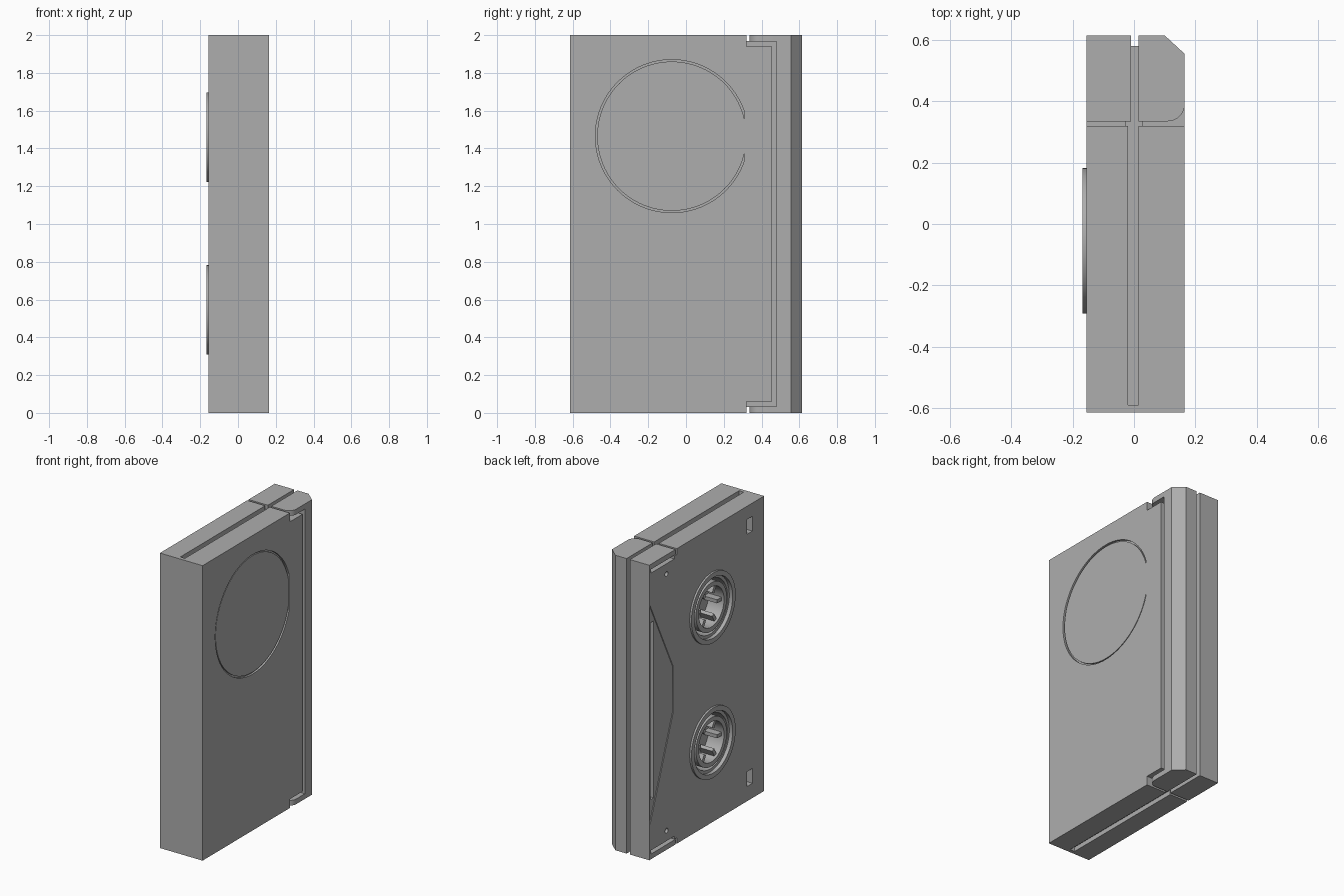
import bpy, bmesh, math
from mathutils import Vector

if "Cube" in bpy.data.objects:
    bpy.data.objects.remove(bpy.data.objects["Cube"])

grey = bpy.data.materials.new("mid_grey")
grey.diffuse_color = (0.42, 0.42, 0.42, 1)
grey.use_nodes = True
grey.node_tree.nodes["Principled BSDF"].inputs["Base Color"].default_value = grey.diffuse_color


def prism(name, pts, direction):
    """Closed solid: planar polygon swept along a direction."""
    bm = bmesh.new()
    d = Vector(direction)
    a = [bm.verts.new(Vector(p)) for p in pts]
    b = [bm.verts.new(Vector(p) + d) for p in pts]
    n = len(pts)
    bm.faces.new(a)
    bm.faces.new(b[::-1])
    for i in range(n):
        bm.faces.new((a[i], b[i], b[(i + 1) % n], a[(i + 1) % n]))
    bmesh.ops.recalc_face_normals(bm, faces=bm.faces)
    me = bpy.data.meshes.new(name)
    bm.to_mesh(me)
    bm.free()
    me.materials.append(grey)
    ob = bpy.data.objects.new(name, me)
    bpy.context.collection.objects.link(ob)
    return ob


def box(name, x0, x1, y0, y1, z0, z1):
    return prism(name, [(x0, y0, z0), (x1, y0, z0), (x1, y1, z0), (x0, y1, z0)], (0, 0, z1 - z0))


def disc(name, x0, x1, y, z, r, n=64):
    pts = [(x0, y + r * math.cos(2 * math.pi * i / n), z + r * math.sin(2 * math.pi * i / n)) for i in range(n)]
    return prism(name, pts, (x1 - x0, 0, 0))


def cut(ob, *cutters):
    for c in cutters:
        m = ob.modifiers.new("cut", 'BOOLEAN')
        m.operation, m.solver, m.object = 'DIFFERENCE', 'EXACT', c
        bpy.context.view_layer.objects.active = ob
        bpy.ops.object.modifier_apply(modifier=m.name)
        bpy.data.objects.remove(c)


def tube(name, x0, x1, y, z, ro, ri):
    t = disc(name, x0, x1, y, z, ro)
    cut(t, disc("cutter", x0 - 0.05, x1 + 0.05, y, z, ri))
    return t


L, R, E = -0.155, 0.165, 0.615
HUB_Y, HUBS = -0.055, (1.46, 0.545)

# main block with end grooves, key slots, round window and reel wells
body = box("main_case", L, R, -E, 0.32, 0, 2)
cut(body,
    box("c", -0.02, 0.015, -0.59, 0.4, 1.97, 2.1),
    box("c", -0.02, 0.015, -0.59, 0.4, -0.1, 0.03),
    box("c", L - 0.1, L + 0.08, -0.49, -0.43, 1.81, 1.91),
    box("c", L - 0.1, L + 0.08, -0.49, -0.43, 0.10, 0.20),
    disc("c", R - 0.014, R + 0.1, -0.075, 1.465, 0.405, 96),
    *[disc("c", L - 0.1, L + 0.12, HUB_Y, z, 0.22) for z in HUBS])
disc("round_window", R - 0.03, R - 0.004, -0.075, 1.465, 0.395, 96)

# inner core behind the flap
box("inner_core", 0.0, R, 0.31, 0.455, 0.06, 1.94)
box("groove_backing", -0.03, 0.03, 0.31, 0.58, 0.03, 1.97)

# hinged flap: chamfered, rounded profile with the middle cut out
arc = [(0.11 + 0.055 * math.sin(t), 0.39 - 0.055 * math.cos(t)) for t in
       [i * math.pi / 16 for i in range(9)]]
prof = [(0.015, 0.335)] + arc + [(R, 0.555), (0.10, E), (0.015, E)]
flap = prism("hinged_flap", [(x, y, 0) for x, y in prof], (0, 0, 2))
cut(flap, box("c", -0.1, 0.3, 0.2, 0.48, 0.035, 1.965))

# back half of the tape end, with corner ledges, pin holes and a tape slot
guard = box("tape_end_guard", L, -0.01, 0.335, E, 0, 2)
trap = [(L - 0.05, y, z) for y, z in ((0.36, 0.90), (0.36, 1.22), (0.605, 1.72), (0.605, 0.24))]
cut(guard,
    box("c", L - 0.1, L + 0.04, 0.3, 0.595, 1.94, 1.965),
    box("c", L - 0.1, L + 0.04, 0.3, 0.595, 0.035, 0.06),
    disc("c", L - 0.1, L + 0.05, 0.43, 1.87, 0.016, 20),
    disc("c", L - 0.1, L + 0.05, 0.43, 0.13, 0.016, 20),
    prism("c", trap, (0.056, 0, 0)),
    box("c", L - 0.1, L + 0.05, 0.56, 0.595, 0.4, 1.6))
# bridge closing the seam between case and guard
box("guard_bridge", L, -0.01, 0.31, 0.345, 0.04, 1.96)

# reels: raised rim, stepped ring, splined hub
for k, z in enumerate(HUBS):
    tag = ("upper", "lower")[k]
    tube(tag + "_reel_rim", -0.168, L + 0.03, HUB_Y, z, 0.237, 0.205)
    tube(tag + "_reel_step", L + 0.012, L + 0.13, HUB_Y, z, 0.215, 0.185)
    tube(tag + "_reel_hub", L + 0.003, L + 0.13, HUB_Y, z, 0.165, 0.135)
    for i in range(6):
        tooth = box(tag + "_hub_tooth", L + 0.02, L + 0.13, 0.085, 0.145, -0.012, 0.012)
        tooth.rotation_euler = (i * math.pi / 3, 0, 0)
        tooth.location = (0, HUB_Y, z)

# smooth curved walls, keep edges sharp
for ob in bpy.context.collection.objects:
    ob.select_set(True)
    bpy.context.view_layer.objects.active = ob
bpy.ops.object.shade_smooth_by_angle(angle=math.radians(30))
